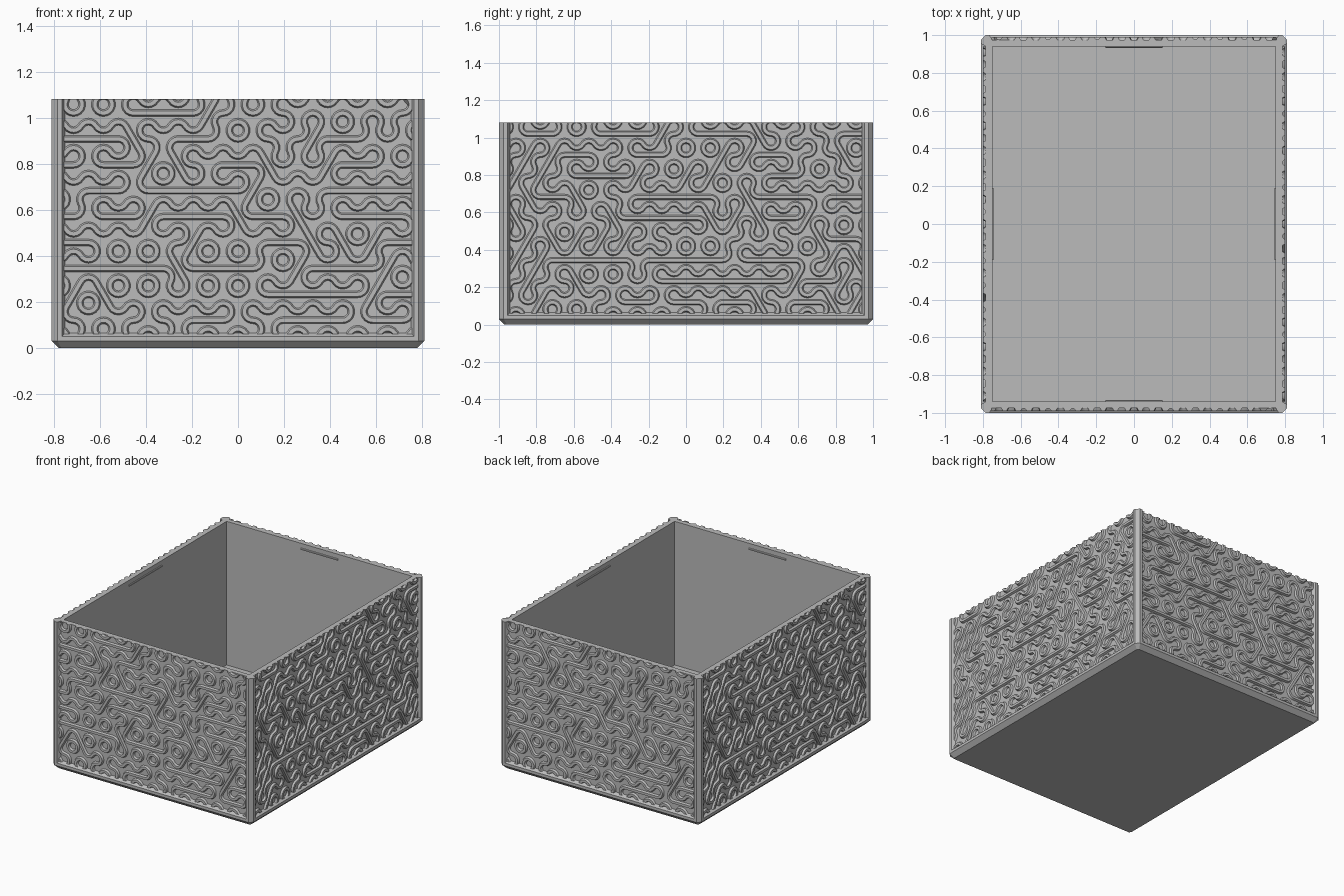
import bpy, bmesh, random
from math import sin, cos, pi, radians, sqrt
from mathutils import Matrix, Vector

if "Cube" in bpy.data.objects:
    bpy.data.objects.remove(bpy.data.objects["Cube"])
random.seed(4)

grey = bpy.data.materials.new("plain_grey")
grey.use_nodes = True
colour = (0.5, 0.5, 0.5, 1)
grey.diffuse_color = colour
grey.node_tree.nodes["Principled BSDF"].inputs["Base Color"].default_value = colour

HX, HY, TOP = 0.81, 1.0, 1.08     # outer half sizes and height
INSET = 0.025                     # panels sit this far inside the frame
SIDE = 0.075                      # hexagon side of the relief grid
PITCH = SIDE * sqrt(3)


def finish(bm, name, smooth=False):
    bmesh.ops.recalc_face_normals(bm, faces=bm.faces)
    mesh = bpy.data.meshes.new(name)
    bm.to_mesh(mesh)
    bm.free()
    mesh.materials.append(grey)
    obj = bpy.data.objects.new(name, mesh)
    bpy.context.collection.objects.link(obj)
    if smooth:
        bpy.ops.object.select_all(action="DESELECT")
        obj.select_set(True)
        bpy.context.view_layer.objects.active = obj
        bpy.ops.object.shade_smooth_by_angle(angle=radians(30))
    return obj


def ring(bm, inset, z, c):
    """Rectangle with corners cut by c."""
    x, y = HX - inset, HY - inset
    pts = [(x, y - c), (x - c, y), (c - x, y), (-x, y - c),
           (-x, c - y), (c - x, -y), (x - c, -y), (x, c - y)]
    return [bm.verts.new((px, py, z)) for px, py in pts]


# Open box: base chamfer, rim, thin walls, floor
bm = bmesh.new()
profile = [(0.03, 0, 0.012), (0, 0.03, 0.025), (0, 0.05, 0.025), (INSET, 0.065, 0.01),
           (INSET, TOP, 0.01), (0.06, TOP, 0), (0.06, 0.03, 0)]
rings = [ring(bm, *p) for p in profile]
for lower, upper in zip(rings, rings[1:]):
    for i in range(8):
        j = (i + 1) % 8
        bm.faces.new((lower[i], lower[j], upper[j], upper[i]))
bm.faces.new(rings[0])
bm.faces.new(rings[-1])
bmesh.ops.remove_doubles(bm, verts=bm.verts, dist=0.0001)
finish(bm, "box_body")

# Corner posts
section = [(0.75, 0.974), (0.765, 1), (0.785, 1), (0.81, 0.975),
           (0.81, 0.955), (0.784, 0.94), (0.77, 0.96)]
for sx, sy, name in ((1, 1, "back_left"), (-1, 1, "back_right"),
                     (1, -1, "front_left"), (-1, -1, "front_right")):
    bm = bmesh.new()
    face = bm.faces.new([bm.verts.new((sx * x, sy * y, 0.05)) for x, y in section])
    up = bmesh.ops.extrude_face_region(bm, geom=[face])["geom"]
    bmesh.ops.translate(bm, vec=(0, 0, TOP - 0.05),
                        verts=[v for v in up if isinstance(v, bmesh.types.BMVert)])
    finish(bm, name + "_post")

# Relief layout, bottom row first: - is a level line, A and Y are arc tiles, ? is free
LAYOUT = ["?AYY????????", "?AAY???????-?", "??YY???---??", "?---?--??--??",
          "?????AA?????", "????--????-??", "????--???--?", "??-???????-YY",
          "?-???YY??-?Y", "?YY--?Y??????", "?Y??????????"]
LINES = {"-": 0, "/": 60, "\\": 120}
ARCS = {"A": (90, 210, 330), "Y": (30, 150, 270)}


def sweep(bm, path):
    """Trapezoid ridge along (point, side direction) pairs."""
    last = None
    for p, n in path:
        cut = []
        for w, d in ((-0.017, -0.004), (-0.009, 0.014), (0.009, 0.014), (0.017, -0.004)):
            q = p + n * w
            cut.append(bm.verts.new((q.x, -d, q.y)))
        if last:
            for i in range(4):
                j = (i + 1) % 4
                bm.faces.new((last[i], last[j], cut[j], cut[i]))
        last = cut


def heading(degrees):
    a = radians(degrees)
    return Vector((cos(a), sin(a)))


def tile(bm, centre, kind):
    """Three separate strands joining the six hexagon edges."""
    if kind in LINES:
        a = LINES[kind]
        d, n = heading(a), heading(a + 90)
        sweep(bm, [(centre - d * PITCH / 2, n), (centre + d * PITCH / 2, n)])
        corners = (a + 90, a + 270)
    else:
        corners = ARCS[kind]
    for a in corners:
        pivot = centre + heading(a) * SIDE
        path = []
        for k in range(7):
            n = heading(a + 120 + 20 * k)
            path.append((pivot + n * SIDE / 2, n))
        sweep(bm, path)


def relief(half):
    """Maze-like ridges trimmed to the panel."""
    bm = bmesh.new()
    for r, text in enumerate(LAYOUT):
        z = 0.12 + (r - 1) * SIDE * 1.5
        middle = (len(text) - 1) / 2
        extra = 3
        for i in range(-extra, len(text) + extra):
            kind = text[i] if 0 <= i < len(text) else "?"
            if kind == "?":
                kind = random.choice("AY-/\\")
            tile(bm, Vector(((i - middle) * PITCH, z)), kind)
    bmesh.ops.remove_doubles(bm, verts=bm.verts, dist=0.0002)
    for co, no in (((half, 0, 0), (1, 0, 0)), ((-half, 0, 0), (-1, 0, 0)),
                   ((0, 0, TOP), (0, 0, 1)), ((0, 0, 0.06), (0, 0, -1))):
        bmesh.ops.bisect_plane(bm, geom=bm.verts[:] + bm.edges[:] + bm.faces[:],
                               plane_co=co, plane_no=no, clear_outer=True)
    bmesh.ops.holes_fill(bm, edges=[e for e in bm.edges if e.is_boundary], sides=0)
    return bm


# Four panels; opposite ones match. Each wall also gets an inner catch strip
for half, reach, catch, names in ((0.755, HY - INSET, 0.15, ("front", "back")),
                                  (0.94, HX - INSET, 0.19, ("left", "right"))):
    source = relief(half)
    for k, name in enumerate(names):
        turn = Matrix.Rotation(pi * k + (pi / 2 if name in ("left", "right") else 0), 4, "Z")
        bm = source.copy()
        bmesh.ops.transform(bm, matrix=turn @ Matrix.Translation((0, -reach, 0)), verts=bm.verts)
        finish(bm, name + "_relief", smooth=True)

        bm = bmesh.new()
        bmesh.ops.create_cone(bm, cap_ends=True, segments=8, radius1=0.007,
                              radius2=0.007, depth=2 * catch)
        place = turn @ Matrix.Translation((0, 0.035 - reach, 1.04)) @ Matrix.Rotation(pi / 2, 4, "Y")
        bmesh.ops.transform(bm, matrix=place, verts=bm.verts)
        finish(bm, name + "_catch")
    source.free()
